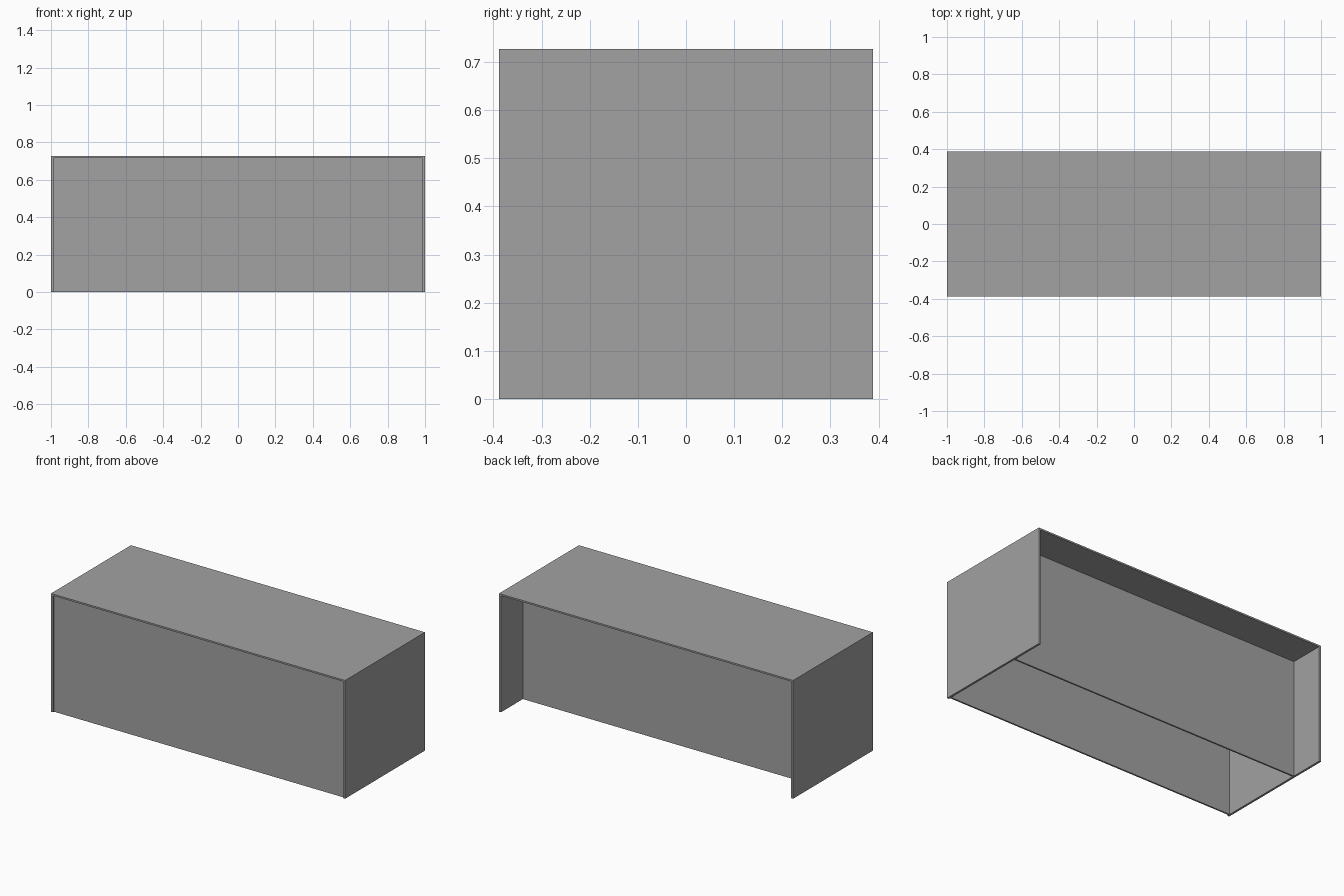
import bpy

# Remove the default cube
cube = bpy.data.objects.get("Cube")
if cube:
    bpy.data.objects.remove(cube, do_unlink=True)

# Overall size and board thicknesses
WIDTH, DEPTH, HEIGHT = 2.0, 0.776, 0.727
SIDE = 0.013
TOP = 0.01
PANEL = 0.01
INNER = WIDTH - 2 * SIDE
FRONT = -DEPTH / 2
BACK = DEPTH / 2

grey = bpy.data.materials.new("plain grey")
grey.use_nodes = True
colour = (0.36, 0.36, 0.36, 1.0)
grey.diffuse_color = colour
grey.node_tree.nodes["Principled BSDF"].inputs["Base Color"].default_value = colour


def board(name, low, high):
    """Flat-sided board between two opposite corners."""
    bpy.ops.mesh.primitive_cube_add(size=1)
    obj = bpy.context.object
    obj.name = name
    obj.location = [(a + b) / 2 for a, b in zip(low, high)]
    obj.scale = [b - a for a, b in zip(low, high)]
    bpy.ops.object.transform_apply(location=True, rotation=False, scale=True)
    obj.data.materials.append(grey)
    return obj


def cross_panel(name, y):
    """Upright panel between the two sides, starting at depth y."""
    return board(name, (-INNER / 2, y, 0), (INNER / 2, y + PANEL, HEIGHT - TOP))


# Desk top lying over both sides
board("desk_top", (-WIDTH / 2, FRONT, HEIGHT - TOP), (WIDTH / 2, BACK, HEIGHT))

# Side panels
for name, x in (("right_side", -WIDTH / 2), ("left_side", WIDTH / 2 - SIDE)):
    board(name, (x, FRONT, 0), (x + SIDE, BACK, HEIGHT - TOP))

# Front panel set just behind the edge, and a second one deeper in the recess
cross_panel("front_panel", FRONT + 0.01)
cross_panel("inner_panel", BACK - 0.213 - PANEL)
